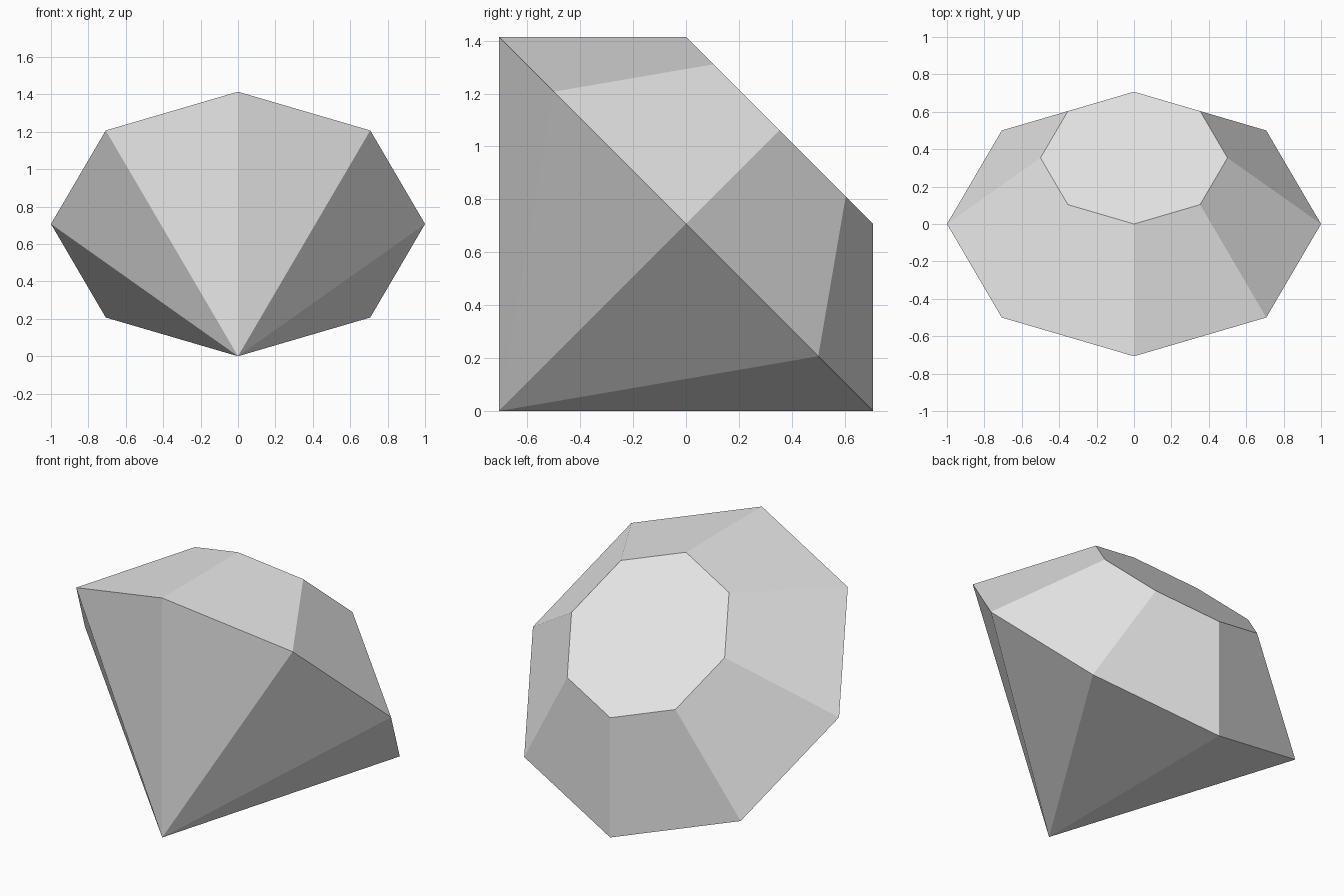
import bpy
import bmesh
from math import cos, sin, pi, radians
from mathutils import Matrix

cube = bpy.data.objects.get("Cube")
if cube:
    bpy.data.objects.remove(cube, do_unlink=True)

SIDES = 8

# Single flat colour
grey = bpy.data.materials.new("light_grey")
grey.use_nodes = True
colour = (0.8, 0.8, 0.8, 1)
grey.diffuse_color = colour
for node in grey.node_tree.nodes:
    if node.type == "BSDF_PRINCIPLED":
        node.inputs["Base Color"].default_value = colour

bm = bmesh.new()


def ring(radius, z):
    angles = [2 * pi * i / SIDES for i in range(SIDES)]
    return [bm.verts.new((radius * cos(a), radius * sin(a), z)) for a in angles]


# Pointed pavilion, wide girdle and flat table along the gem's own axis
point = bm.verts.new((0, 0, -1))
girdle = ring(1, 0)
table = ring(0.5, 0.5)
for i in range(SIDES):
    j = (i + 1) % SIDES
    bm.faces.new((point, girdle[j], girdle[i]))
    bm.faces.new((girdle[i], girdle[j], table[j], table[i]))
bm.faces.new(table)

# Tip the gem so that it rests on its point and the back of its girdle
bm.transform(Matrix.Rotation(radians(-45), 4, "X"))
bm.transform(Matrix.Translation((0, 0, sin(pi / 4))))
bmesh.ops.recalc_face_normals(bm, faces=bm.faces[:])

mesh = bpy.data.meshes.new("cut_gem")
bm.to_mesh(mesh)
bm.free()
mesh.materials.append(grey)
gem = bpy.data.objects.new("cut_gem", mesh)
bpy.context.collection.objects.link(gem)
